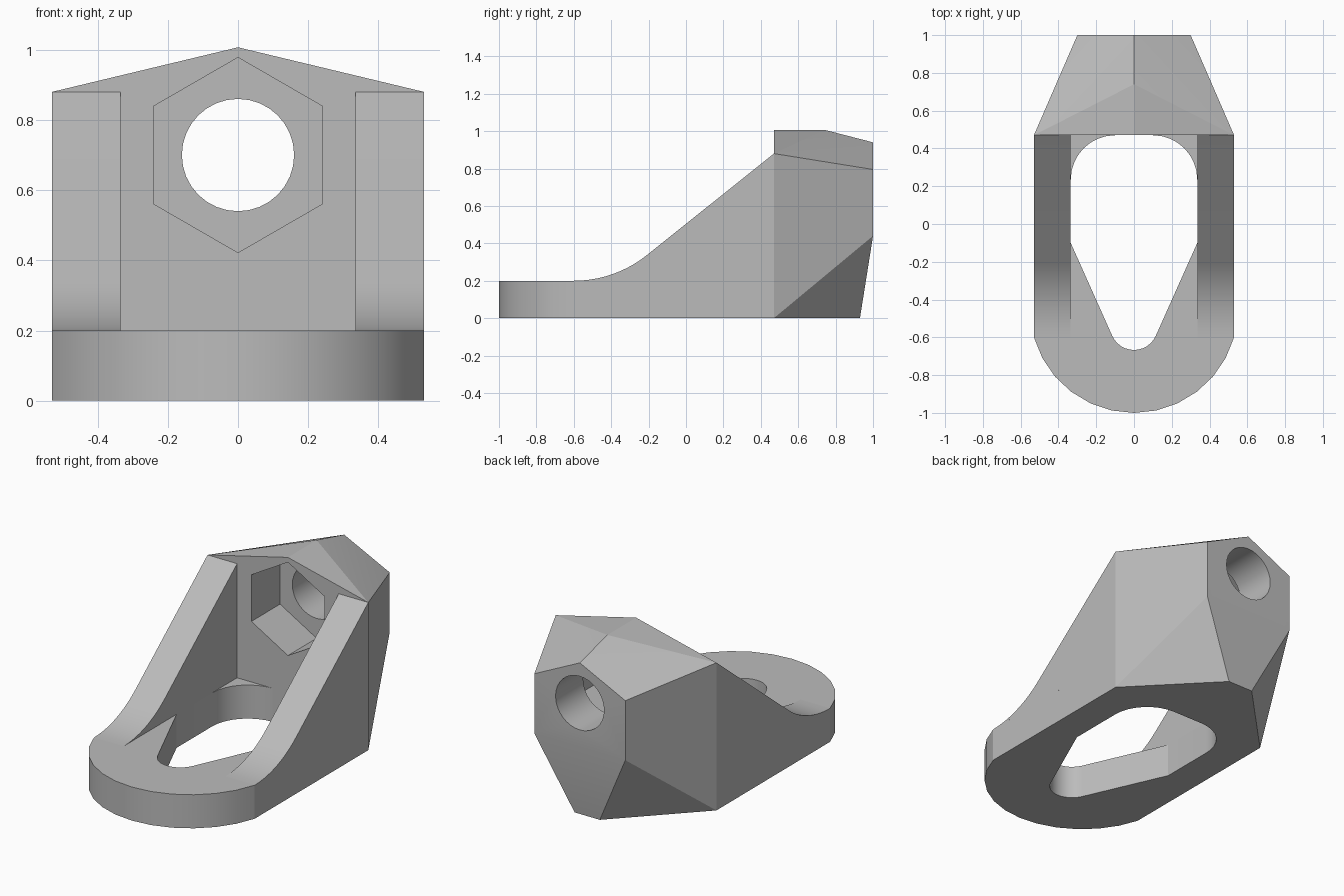
import bpy, bmesh
from math import sin, cos, radians, pi
from mathutils import Matrix, Vector

default = bpy.data.objects.get("Cube")
if default:
    bpy.data.objects.remove(default, do_unlink=True)

grey = bpy.data.materials.new("plain_grey")
grey.use_nodes = True
GREY = (0.5, 0.5, 0.5, 1)
grey.diffuse_color = GREY
grey.node_tree.nodes["Principled BSDF"].inputs["Base Color"].default_value = GREY

HALF, INNER, BACK, FLOOR = 0.53, 0.335, 0.47, 0.2
EYE_Z, POCKET_END = 0.70, 0.74


def arc(cx, cy, r, start, end, steps):
    angles = [radians(start + (end - start) * i / steps) for i in range(steps + 1)]
    return [(cx + r * cos(a), cy + r * sin(a)) for a in angles]


def to_object(name, bm):
    bmesh.ops.recalc_face_normals(bm, faces=bm.faces)
    mesh = bpy.data.meshes.new(name)
    bm.to_mesh(mesh)
    bm.free()
    mesh.materials.append(grey)
    obj = bpy.data.objects.new(name, mesh)
    bpy.context.collection.objects.link(obj)
    return obj


def mirrored_prism(name, points, depth):
    """Extrude a closed outline by a vector, drop faces on the centre plane, mirror in x."""
    bm = bmesh.new()
    face = bm.faces.new([bm.verts.new(p) for p in points])
    new = bmesh.ops.extrude_face_region(bm, geom=[face], use_keep_orig=True)["geom"]
    moved = [g for g in new if isinstance(g, bmesh.types.BMVert)]
    bmesh.ops.translate(bm, verts=moved, vec=Vector(depth))
    middle = [f for f in bm.faces if all(abs(v.co.x) < 1e-4 for v in f.verts)]
    bmesh.ops.delete(bm, geom=middle, context="FACES_ONLY")
    obj = to_object(name, bm)
    obj.modifiers.new("mirror", "MIRROR")
    return obj


def bore_cutter(name, sides, radius, start, end, turn=0):
    """Prism lying along y at the eye height."""
    bm = bmesh.new()
    place = (Matrix.Translation((0, (start + end) / 2, EYE_Z))
             @ Matrix.Rotation(pi / 2, 4, "X") @ Matrix.Rotation(turn, 4, "Z"))
    bmesh.ops.create_cone(bm, cap_ends=True, segments=sides, radius1=radius,
                          radius2=radius, depth=end - start, matrix=place)
    obj = to_object(name, bm)
    obj.hide_render = True
    obj.hide_set(True)
    return obj


# Base plate: round nose outside, tapered slot with rounded ends inside
outline = arc(0, -0.449, 0.551, -90, -15.9, 6)
outline += [(HALF, BACK)]
outline += arc(0.1, BACK - 0.235, 0.235, 90, 0, 8)
outline += [(INNER, -0.1)]
outline += arc(0, -0.541, 0.126, -23.7, -90, 6)
base = mirrored_prism("base_plate", [(x, y, 0) for x, y in outline], (0, 0, FLOOR))

# Side walls: filleted ramp rising to the head
ramp = arc(-0.6, FLOOR + 0.625, 0.625, -90, -51.4, 10) + [(BACK, 0.88), (BACK, FLOOR)]
walls = mirrored_prism("side_walls", [(INNER, y, z) for y, z in ramp],
                       (HALF - INNER, 0, 0))

# Head block: faceted convex shell
corners = [(0, BACK, 1.007), (0, POCKET_END, 1.007), (0, 1, 0.94)]
for s in (-1, 1):
    corners += [(s * HALF, BACK, 0), (s * HALF, BACK, 0.88), (s * 0.3, 1, 0.795),
                (s * 0.3, 1, 0.44), (s * 0.083, 0.93, 0)]
bm = bmesh.new()
for c in corners:
    bm.verts.new(c)
bmesh.ops.convex_hull(bm, input=bm.verts)
bmesh.ops.dissolve_limit(bm, angle_limit=radians(1), verts=bm.verts, edges=bm.edges)
head = to_object("head_block", bm)

# Hexagonal pocket in front and round bore through to the back
cutters = [bore_cutter("hex_pocket_cutter", 6, 0.278, BACK - 0.1, POCKET_END),
           bore_cutter("bore_cutter", 32, 0.16, BACK - 0.2, 1.2)]
# Make sure the pocket has a corner pointing up
hexagon = cutters[0].data
top = max(v.co.z for v in hexagon.vertices) - EYE_Z
if top < 0.27:
    hexagon.transform(Matrix.Translation((0, 0, EYE_Z)) @ Matrix.Rotation(pi / 6, 4, "Y")
                      @ Matrix.Translation((0, 0, -EYE_Z)))
for cutter in cutters:
    cut = head.modifiers.new(cutter.name, "BOOLEAN")
    cut.operation = "DIFFERENCE"
    cut.solver = "EXACT"
    cut.object = cutter

# Apply modifiers, then smooth only the rounded surfaces
for obj in (base, walls, head):
    bpy.ops.object.select_all(action="DESELECT")
    obj.select_set(True)
    bpy.context.view_layer.objects.active = obj
    for mod in list(obj.modifiers):
        bpy.ops.object.modifier_apply(modifier=mod.name)
    bpy.ops.object.shade_smooth_by_angle(angle=radians(15))
for cutter in cutters:
    bpy.data.objects.remove(cutter, do_unlink=True)
